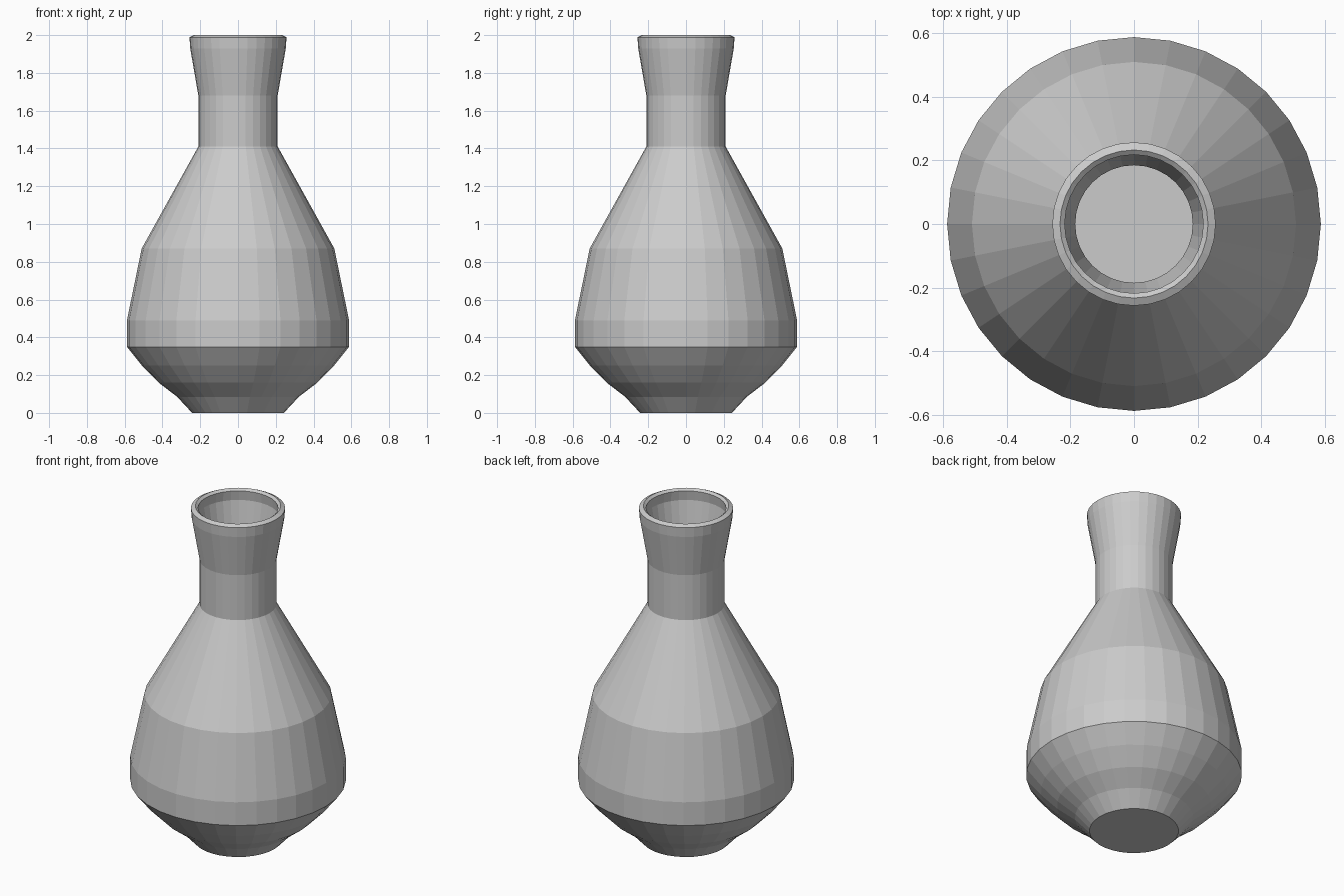
import bpy, bmesh, math

if "Cube" in bpy.data.objects:
    bpy.data.objects.remove(bpy.data.objects["Cube"])

SIDES = 32

# outer wall from the foot up, over the rim, then down the inner wall (radius, height)
profile = [
    (0.243, 0.0), (0.322, 0.085), (0.42, 0.16), (0.508, 0.25), (0.588, 0.35),
    (0.588, 0.49), (0.51, 0.87), (0.21, 1.41), (0.21, 1.68), (0.253, 1.93),
    (0.257, 1.988), (0.233, 2.0), (0.218, 1.988), (0.226, 1.93),
    (0.185, 1.685), (0.185, 1.405), (0.486, 0.86), (0.563, 0.485),
    (0.563, 0.36), (0.49, 0.27), (0.405, 0.18), (0.31, 0.105), (0.233, 0.025),
]

bm = bmesh.new()
rings = []
for r, z in profile:
    rings.append([bm.verts.new((r * math.cos(2 * math.pi * i / SIDES),
                                r * math.sin(2 * math.pi * i / SIDES), z))
                  for i in range(SIDES)])

# walls
for low, high in zip(rings, rings[1:]):
    for i in range(SIDES):
        j = (i + 1) % SIDES
        bm.faces.new((low[i], low[j], high[j], high[i]))

# underside and inner floor
bm.faces.new(rings[0][::-1])
bm.faces.new(rings[-1])
bmesh.ops.recalc_face_normals(bm, faces=bm.faces)

mesh = bpy.data.meshes.new("vase")
bm.to_mesh(mesh)
bm.free()
vase = bpy.data.objects.new("vase", mesh)
bpy.context.collection.objects.link(vase)
